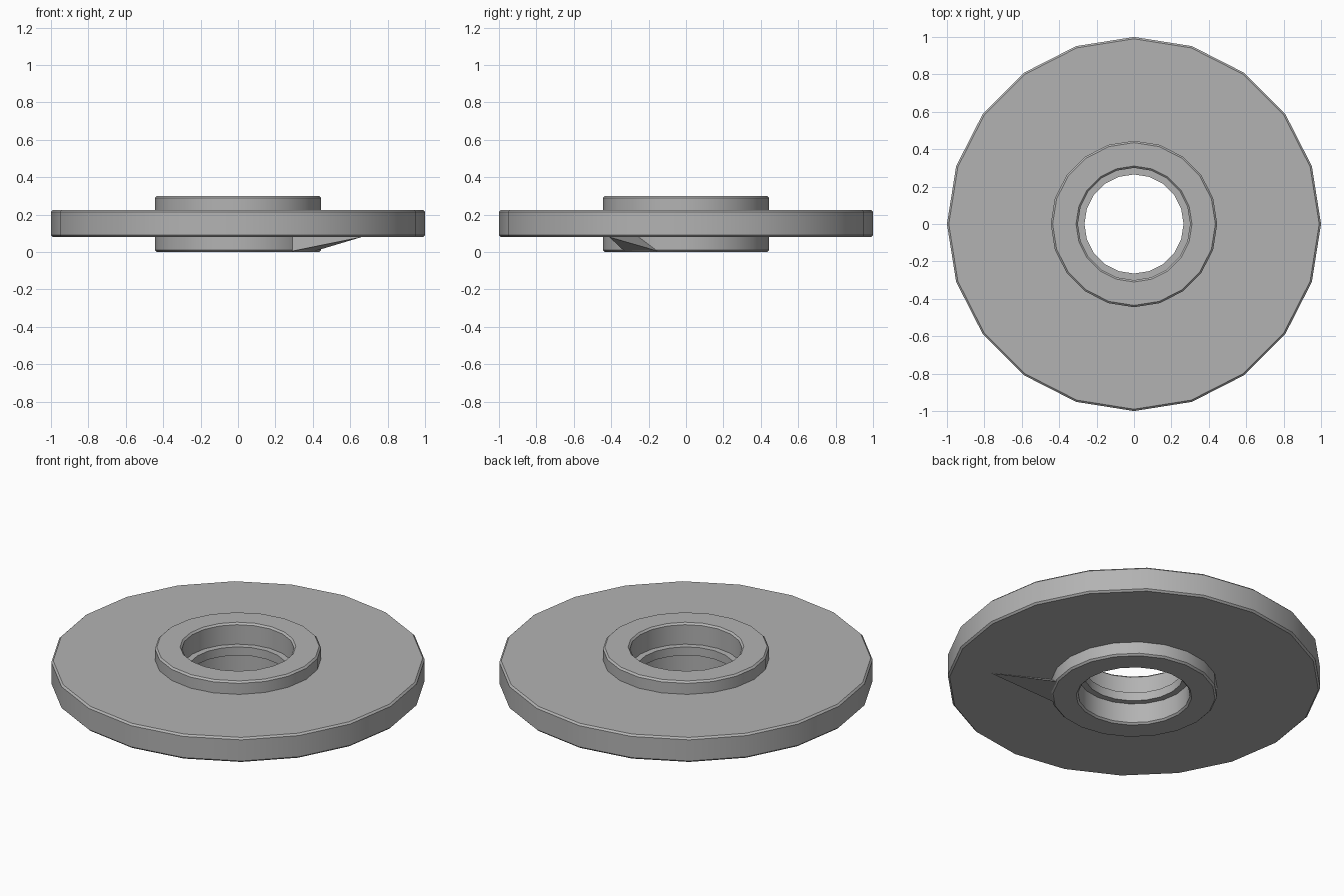
import bpy, bmesh, math

cube = bpy.data.objects.get("Cube")
if cube:
    bpy.data.objects.remove(cube, do_unlink=True)

grey = bpy.data.materials.new("plain grey")
grey.use_nodes = True
colour = (0.45, 0.45, 0.45, 1)
grey.diffuse_color = colour
grey.node_tree.nodes["Principled BSDF"].inputs["Base Color"].default_value = colour

SEGMENTS = 20
CHAMFER = 0.01


def finish(name, bm):
    bmesh.ops.recalc_face_normals(bm, faces=bm.faces[:])
    mesh = bpy.data.meshes.new(name)
    bm.to_mesh(mesh)
    bm.free()
    mesh.materials.append(grey)
    obj = bpy.data.objects.new(name, mesh)
    bpy.context.collection.objects.link(obj)
    return obj


def lathe(name, profile):
    """Turn a closed (radius, height) profile around the z axis."""
    bm = bmesh.new()
    rings = []
    for i in range(SEGMENTS):
        a = math.tau * i / SEGMENTS
        rings.append([bm.verts.new((r * math.cos(a), r * math.sin(a), z)) for r, z in profile])
    n = len(profile)
    for i, ring in enumerate(rings):
        after = rings[(i + 1) % SEGMENTS]
        for j in range(n):
            k = (j + 1) % n
            bm.faces.new((ring[j], after[j], after[k], ring[k]))
    obj = finish(name, bm)
    bpy.ops.object.select_all(action="DESELECT")
    bpy.context.view_layer.objects.active = obj
    obj.select_set(True)
    bpy.ops.object.shade_smooth_by_angle(angle=math.radians(30))
    return obj


# Wide flange with chamfered rims
low, high, inner, outer = 0.08, 0.225, 0.4, 1.0
c = CHAMFER
lathe("flange_disc", [
    (inner, low), (outer - c, low), (outer, low + c),
    (outer, high - c), (outer - c, high), (inner, high)])

# Hub with a bore recessed from both ends around a middle lip
hub, bore, lip, top = 0.445, 0.3, 0.265, 0.3
lip_low, lip_high = 0.125, 0.175
lathe("hub", [
    (bore + c, 0), (hub - c, 0), (hub, c), (hub, top - c), (hub - c, top),
    (bore + c, top), (bore, top - c), (bore, lip_high), (lip, lip_high),
    (lip, lip_low), (bore, lip_low), (bore, c)])

# Pointed wedge beneath the flange, sloping from the hub's foot up to the flange
bm = bmesh.new()
points = [(0.41, -0.15, 0.005), (0.29, -0.33, 0.005),
          (0.36, -0.25, low), (0.29, -0.33, low), (0.66, -0.41, low)]
for p in points:
    bm.verts.new(p)
bmesh.ops.convex_hull(bm, input=bm.verts[:])
finish("pointer_wedge", bm)
